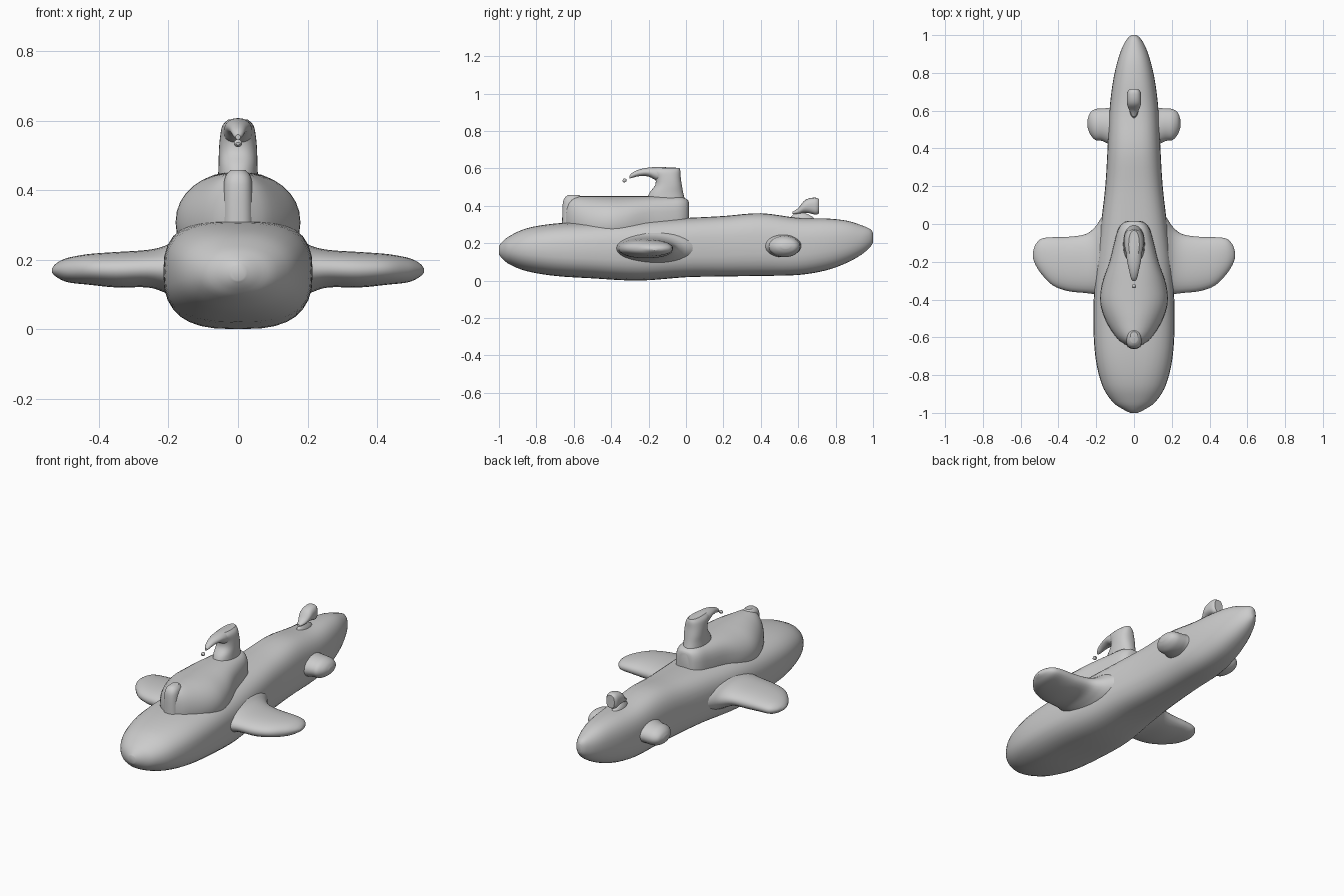
import bpy, bmesh, math
from mathutils import Vector

SIDES = 32


def catmull(p0, p1, p2, p3, t):
    return [0.5 * (2 * b + (c - a) * t + (2 * a - 5 * b + 4 * c - d) * t * t
                   + (3 * b - a - 3 * c + d) * t ** 3) for a, b, c, d in zip(p0, p1, p2, p3)]


def loft(name, axis, sections, steps=4, mirror=False):
    """Skin superellipse rings (t, a0, a1, b0, b1, exponent) along an axis."""
    rows = []
    last = len(sections) - 1
    for i in range(last):
        p = [sections[max(0, min(last, i + k))] for k in (-1, 0, 1, 2)]
        rows += [catmull(*p, s / steps) for s in range(steps)]
    rows.append(sections[-1])
    bm = bmesh.new()
    rings = []
    for t, a0, a1, b0, b1, e in rows:
        ring = []
        for k in range(SIDES):
            ang = 2 * math.pi * k / SIDES
            c, s = math.cos(ang), math.sin(ang)
            a = (a0 + a1) / 2 + (a1 - a0) / 2 * math.copysign(abs(c) ** (2 / e), c)
            b = (b0 + b1) / 2 + (b1 - b0) / 2 * math.copysign(abs(s) ** (2 / e), s)
            co = {'x': (t, a, b), 'y': (a, t, b), 'z': (a, b, t)}[axis]
            ring.append(bm.verts.new(Vector(co)))
        rings.append(ring)
    for r, q in zip(rings, rings[1:]):
        for k in range(SIDES):
            n = (k + 1) % SIDES
            bm.faces.new((r[k], r[n], q[n], q[k]))
    bm.faces.new(rings[0])
    bm.faces.new(rings[-1])
    bmesh.ops.recalc_face_normals(bm, faces=bm.faces)
    mesh = bpy.data.meshes.new(name)
    bm.to_mesh(mesh)
    bm.free()
    ob = bpy.data.objects.new(name, mesh)
    bpy.context.collection.objects.link(ob)
    if mirror:
        ob.modifiers.new("mirror", 'MIRROR').use_bisect_axis[0] = False
    bpy.ops.object.select_all(action='DESELECT')
    ob.select_set(True)
    bpy.context.view_layer.objects.active = ob
    bpy.ops.object.shade_smooth_by_angle(angle=math.radians(40))
    return ob


def sym(y, w, lo, hi, e):
    return (y, -w, w, lo, hi, e)


# Main hull, bow at -y
loft("hull", 'y', [
    sym(-1.0, 0.02, 0.14, 0.185, 2), sym(-0.98, 0.06, 0.115, 0.21, 2),
    sym(-0.94, 0.115, 0.085, 0.24, 2.1), sym(-0.85, 0.17, 0.05, 0.28, 2.3),
    sym(-0.7, 0.205, 0.025, 0.305, 2.6), sym(-0.5, 0.215, 0.012, 0.315, 2.8),
    sym(-0.25, 0.205, 0.0, 0.325, 2.9), sym(0.0, 0.175, 0.018, 0.335, 2.9),
    sym(0.2, 0.152, 0.022, 0.345, 2.8), sym(0.4, 0.14, 0.025, 0.36, 2.7),
    sym(0.6, 0.13, 0.03, 0.335, 2.7), sym(0.75, 0.112, 0.055, 0.332, 2.5),
    sym(0.86, 0.088, 0.095, 0.32, 2.4), sym(0.94, 0.06, 0.14, 0.295, 2.2),
    sym(0.985, 0.032, 0.18, 0.275, 2.2), sym(1.0, 0.012, 0.205, 0.255, 2)])

# Conning tower: flared front shoulders, narrower rounded back
loft("tower", 'y', [
    sym(-0.65, 0.025, 0.25, 0.40, 2), sym(-0.61, 0.085, 0.2, 0.445, 2),
    sym(-0.52, 0.145, 0.16, 0.452, 2), sym(-0.42, 0.178, 0.16, 0.452, 2.1),
    sym(-0.32, 0.17, 0.17, 0.452, 2.2), sym(-0.2, 0.13, 0.2, 0.452, 2.7),
    sym(-0.1, 0.105, 0.2, 0.45, 3), sym(-0.03, 0.085, 0.22, 0.447, 3.2),
    sym(0.005, 0.06, 0.25, 0.435, 3), sym(0.015, 0.035, 0.28, 0.42, 2.5)])

# Upright post on the tower's front edge
loft("tower_front_post", 'z', [
    (0.28, -0.045, 0.045, -0.662, -0.56, 2.5), (0.40, -0.042, 0.042, -0.66, -0.56, 2.5),
    (0.44, -0.036, 0.036, -0.65, -0.56, 2.4), (0.458, -0.02, 0.02, -0.63, -0.57, 2.2)])

# Periscope column and forward-curling hook
loft("periscope_column", 'z', [
    (0.43, -0.058, 0.058, -0.21, -0.005, 2.2), (0.47, -0.056, 0.056, -0.195, -0.015, 2.3),
    (0.51, -0.055, 0.055, -0.165, -0.022, 2.4), (0.55, -0.052, 0.052, -0.165, -0.028, 2.4),
    (0.585, -0.045, 0.045, -0.19, -0.03, 2.4), (0.603, -0.028, 0.028, -0.18, -0.035, 2.3)])
loft("periscope_hook", 'y', [
    sym(-0.05, 0.035, 0.54, 0.603, 2.2), sym(-0.14, 0.042, 0.53, 0.607, 2.2),
    sym(-0.2, 0.036, 0.556, 0.604, 2), sym(-0.25, 0.025, 0.558, 0.594, 2),
    sym(-0.285, 0.017, 0.55, 0.578, 2), sym(-0.303, 0.007, 0.545, 0.56, 2)])
loft("hook_tip", 'y', [
    sym(-0.34, 0.006, 0.53, 0.537, 2), sym(-0.33, 0.012, 0.524, 0.546, 2),
    sym(-0.318, 0.006, 0.532, 0.541, 2)])

# Diving planes with filleted roots
loft("front_fin", 'x', [
    (0.13, -0.40, 0.10, 0.08, 0.27, 2), (0.175, -0.385, 0.03, 0.09, 0.26, 2),
    (0.21, -0.372, -0.02, 0.105, 0.24, 2.1), (0.26, -0.365, -0.055, 0.12, 0.228, 2.2),
    (0.35, -0.355, -0.068, 0.12, 0.222, 2.2), (0.43, -0.325, -0.07, 0.128, 0.216, 2.2),
    (0.49, -0.265, -0.078, 0.135, 0.205, 2.2), (0.522, -0.215, -0.11, 0.15, 0.19, 2),
    (0.535, -0.18, -0.15, 0.162, 0.175, 2)], mirror=True)

# Small rear pods
loft("rear_pod", 'x', [
    (0.09, 0.39, 0.63, 0.12, 0.25, 2), (0.13, 0.42, 0.615, 0.125, 0.245, 2),
    (0.17, 0.44, 0.612, 0.125, 0.24, 2), (0.205, 0.445, 0.608, 0.13, 0.235, 2),
    (0.232, 0.475, 0.59, 0.148, 0.218, 2), (0.245, 0.51, 0.555, 0.17, 0.195, 2)], mirror=True)

# Little mast near the stern
loft("stern_mast", 'y', [
    sym(0.57, 0.010, 0.355, 0.368, 2), sym(0.60, 0.024, 0.355, 0.388, 2),
    sym(0.63, 0.036, 0.362, 0.425, 2.2), sym(0.66, 0.038, 0.36, 0.44, 2.4),
    sym(0.695, 0.036, 0.352, 0.443, 2.6), sym(0.712, 0.026, 0.36, 0.435, 2.6)])
loft("stern_mast_foot", 'z', [
    (0.31, -0.03, 0.03, 0.55, 0.70, 2), (0.338, -0.024, 0.024, 0.56, 0.68, 2),
    (0.36, -0.012, 0.012, 0.58, 0.64, 2)])
